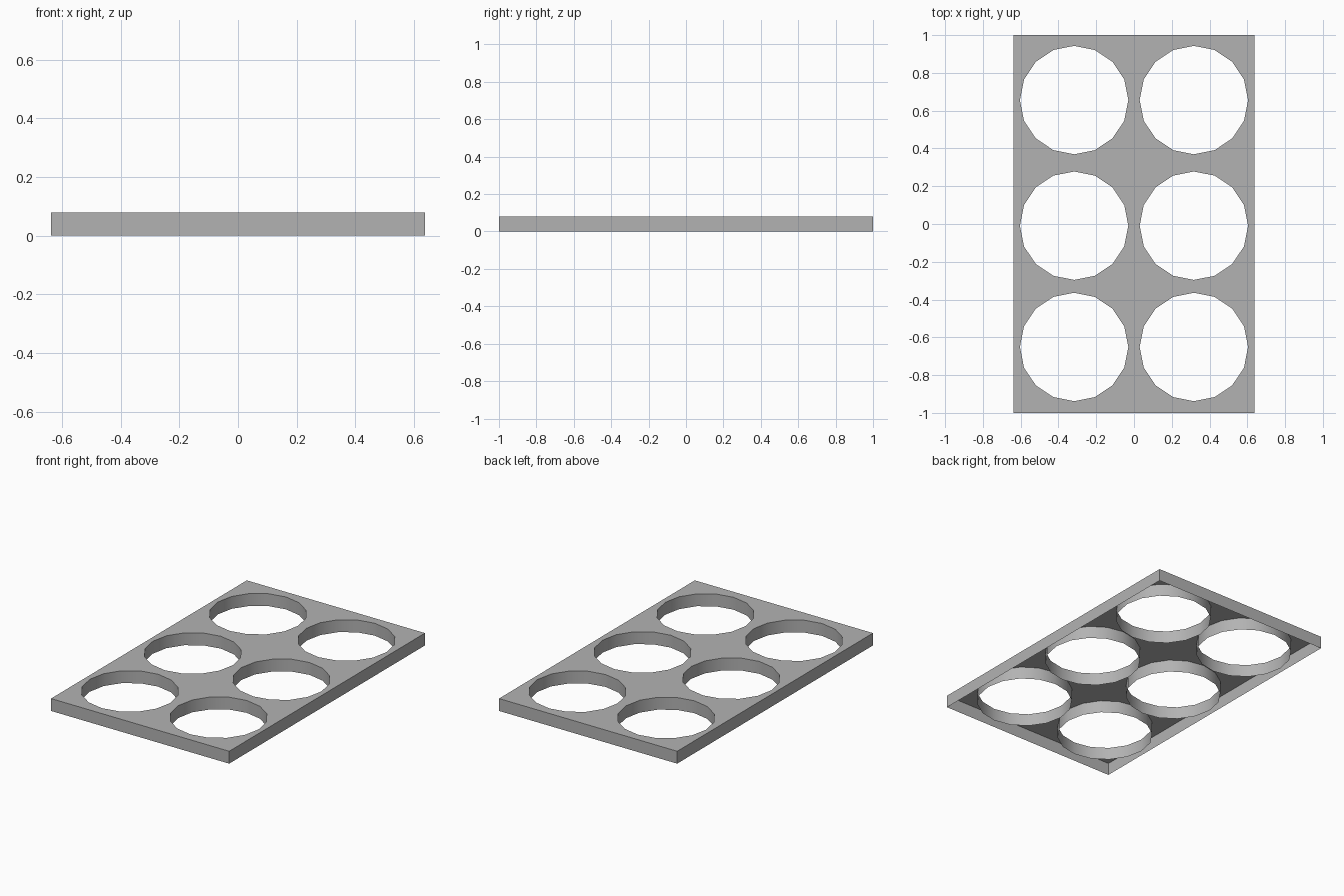
import bpy, bmesh
from math import cos, sin, pi, radians

if "Cube" in bpy.data.objects:
    bpy.data.objects.remove(bpy.data.objects["Cube"])

W, L, H = 0.637, 1.0, 0.08          # half width, half length, height
R, SIDES = 0.287, 16                # hole radius and facets
HOLE_X = (-0.317, 0.317)
HOLE_Y = (-0.651, -0.009, 0.656)

bm = bmesh.new()


def add_loop(points):
    """Closed outline at the height of the top sheet."""
    verts = [bm.verts.new((x, y, H)) for x, y in points]
    for a, b in zip(verts, verts[1:] + verts[:1]):
        bm.edges.new((a, b))


# Outer outline and six round openings
add_loop([(-W, -L), (W, -L), (W, L), (-W, L)])
for cx in HOLE_X:
    for cy in HOLE_Y:
        add_loop([(cx + R * cos(2 * pi * i / SIDES), cy + R * sin(2 * pi * i / SIDES))
                  for i in range(SIDES)])

# Top sheet with holes
bmesh.ops.triangle_fill(bm, edges=bm.edges[:], use_beauty=True, normal=(0, 0, 1))

# Outer skirt and hole collars, open underneath
rim = [e for e in bm.edges if e.is_boundary]
ext = bmesh.ops.extrude_edge_only(bm, edges=rim)
for v in ext["geom"]:
    if isinstance(v, bmesh.types.BMVert):
        v.co.z = 0

# Normals face up and outward
bmesh.ops.recalc_face_normals(bm, faces=bm.faces[:])
bm.normal_update()
if sum(f.normal.z * f.calc_area() for f in bm.faces) < 0:
    bmesh.ops.reverse_faces(bm, faces=bm.faces[:])

mesh = bpy.data.meshes.new("holder_tray")
bm.to_mesh(mesh)
bm.free()
tray = bpy.data.objects.new("holder_tray", mesh)
bpy.context.collection.objects.link(tray)

# Smooth collars, sharp rims
bpy.context.view_layer.objects.active = tray
tray.select_set(True)
bpy.ops.object.shade_smooth_by_angle(angle=radians(30))

# Dark grey finish
grey = bpy.data.materials.new("dark_grey")
grey.diffuse_color = (0.45, 0.45, 0.45, 1)
grey.use_nodes = True
grey.node_tree.nodes["Principled BSDF"].inputs["Base Color"].default_value = grey.diffuse_color
mesh.materials.append(grey)
